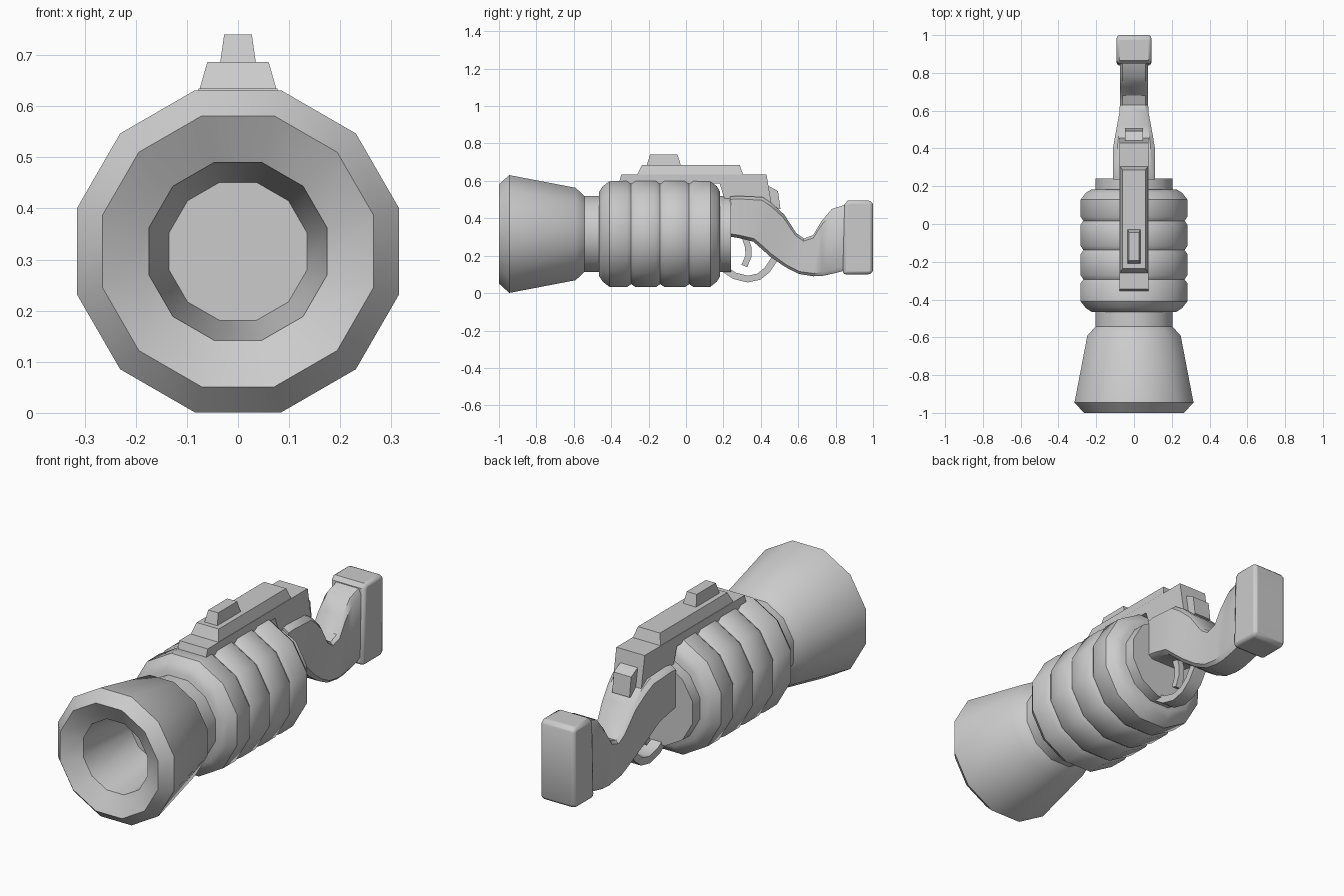
import bpy, bmesh, math

if "Cube" in bpy.data.objects:
    bpy.data.objects.remove(bpy.data.objects["Cube"])

CZ = 0.316      # height of the barrel axis


def finish(name, bm, bevel=0, angle=35):
    bmesh.ops.recalc_face_normals(bm, faces=bm.faces)
    me = bpy.data.meshes.new(name)
    bm.to_mesh(me)
    bm.free()
    ob = bpy.data.objects.new(name, me)
    bpy.context.collection.objects.link(ob)
    bpy.ops.object.select_all(action='DESELECT')
    ob.select_set(True)
    bpy.context.view_layer.objects.active = ob
    bpy.ops.object.shade_smooth_by_angle(angle=math.radians(angle))
    if bevel:
        mod = ob.modifiers.new("bevel", 'BEVEL')
        mod.width, mod.segments = bevel, 2
        mod.limit_method = 'ANGLE'
        mod.angle_limit = math.radians(50)
    return ob


def loft(name, rings, **kw):
    """Skin a list of closed vertex rings and cap both ends."""
    bm = bmesh.new()
    rs = [[bm.verts.new(p) for p in r] for r in rings]
    n = len(rs[0])
    for a, b in zip(rs, rs[1:]):
        for i in range(n):
            bm.faces.new((a[i], a[(i + 1) % n], b[(i + 1) % n], b[i]))
    bm.faces.new(rs[0])
    bm.faces.new(rs[-1])
    return finish(name, bm, **kw)


def lathe(name, profile, sides=12):
    """Turn (y, flat radius) pairs around the barrel axis."""
    rings = []
    for y, r in profile:
        R = r / math.cos(math.pi / sides)
        rings.append([(R * math.cos(a), y, CZ + R * math.sin(a)) for a in
                      (2 * math.pi * (i + 0.5) / sides for i in range(sides))])
    return loft(name, rings)


def plate(name, profile, hw, **kw):
    """Extrude a side (y, z) profile across x."""
    return loft(name, [[(x, y, z) for y, z in profile] for x in (-hw, hw)], **kw)


def frustum(name, bottom, top):
    """Tapered block from two (y0, y1, half width, z) rectangles."""
    return loft(name, [[(-w, a, z), (w, a, z), (w, b, z), (-w, b, z)]
                       for a, b, w, z in (bottom, top)])


def band(name, path, thick, hw):
    """Flat strip of given thickness following a (y, z) path."""
    rings = []
    for i, (y, z) in enumerate(path):
        y0, z0 = path[max(i - 1, 0)]
        y1, z1 = path[min(i + 1, len(path) - 1)]
        d = math.hypot(y1 - y0, z1 - z0)
        ny, nz = -(z1 - z0) / d * thick / 2, (y1 - y0) / d * thick / 2
        rings.append([(sx * hw, y + s * ny, z + s * nz)
                      for sx, s in ((-1, -1), (1, -1), (1, 1), (-1, 1))])
    return loft(name, rings)


# Flared muzzle with tapered bore
lathe("muzzle", [(-0.63, 0.135), (-0.95, 0.174), (-1.0, 0.265), (-0.945, 0.315),
                 (-0.59, 0.247), (-0.54, 0.20)])

# Inner barrel
lathe("barrel", [(-0.56, 0.203), (0.24, 0.203)])

# Ribbed body: four rounded segments
body = [(-0.465, 0.225), (-0.445, 0.255), (-0.41, 0.282)]
for g in (-0.293, -0.138, 0.017):
    body += [(g - 0.022, 0.283), (g, 0.268), (g + 0.022, 0.283)]
body += [(0.13, 0.282), (0.165, 0.255), (0.183, 0.225)]
lathe("ribbed_body", body)

# Top rail, raised step and sight
plate("rail_base", [(-0.36, 0.585), (-0.345, 0.635), (0.43, 0.635),
                    (0.46, 0.46), (0.22, 0.46), (0.18, 0.585)], 0.077)
frustum("rail_step", (-0.26, 0.305, 0.075, 0.634), (-0.235, 0.287, 0.06, 0.686))
frustum("sight", (-0.21, -0.028, 0.035, 0.685), (-0.192, -0.045, 0.027, 0.74))
plate("hammer", [(0.43, 0.575), (0.45, 0.568), (0.492, 0.545), (0.505, 0.45),
                 (0.44, 0.44)], 0.047)

# Curved stock: top y, top z, bottom y, bottom z, half width
stations = [(0.235, 0.515, 0.235, 0.302, 0.11), (0.27, 0.52, 0.28, 0.295, 0.112),
            (0.41, 0.513, 0.36, 0.275, 0.11), (0.46, 0.48, 0.40, 0.24, 0.102),
            (0.525, 0.42, 0.45, 0.195, 0.09), (0.59, 0.32, 0.53, 0.14, 0.078),
            (0.63, 0.292, 0.605, 0.102, 0.075), (0.68, 0.31, 0.68, 0.09, 0.075),
            (0.725, 0.385, 0.73, 0.092, 0.075), (0.78, 0.45, 0.79, 0.105, 0.075),
            (0.87, 0.478, 0.87, 0.125, 0.075)]
rings = []
for ty, tz, by, bz, w in stations:
    ring = []
    for sx, t in ((-0.8, 0), (0.8, 0), (1, 0.07), (1, 0.93),
                  (0.8, 1), (-0.8, 1), (-1, 0.93), (-1, 0.07)):
        ring.append((sx * w, by + (ty - by) * t, bz + (tz - bz) * t))
    rings.append(ring)
loft("stock", rings)

# Butt plate
plate("butt", [(0.838, 0.10), (0.99, 0.10), (1.0, 0.12), (1.0, 0.475),
               (0.99, 0.495), (0.865, 0.495), (0.848, 0.475)], 0.092, bevel=0.016)

# Trigger guard and trigger
band("trigger_guard", [(0.21, 0.125), (0.26, 0.092), (0.33, 0.075), (0.39, 0.088),
                       (0.435, 0.125), (0.475, 0.185)], 0.036, 0.035)
band("trigger", [(0.315, 0.30), (0.333, 0.245), (0.333, 0.195), (0.312, 0.145)],
     0.033, 0.016)
